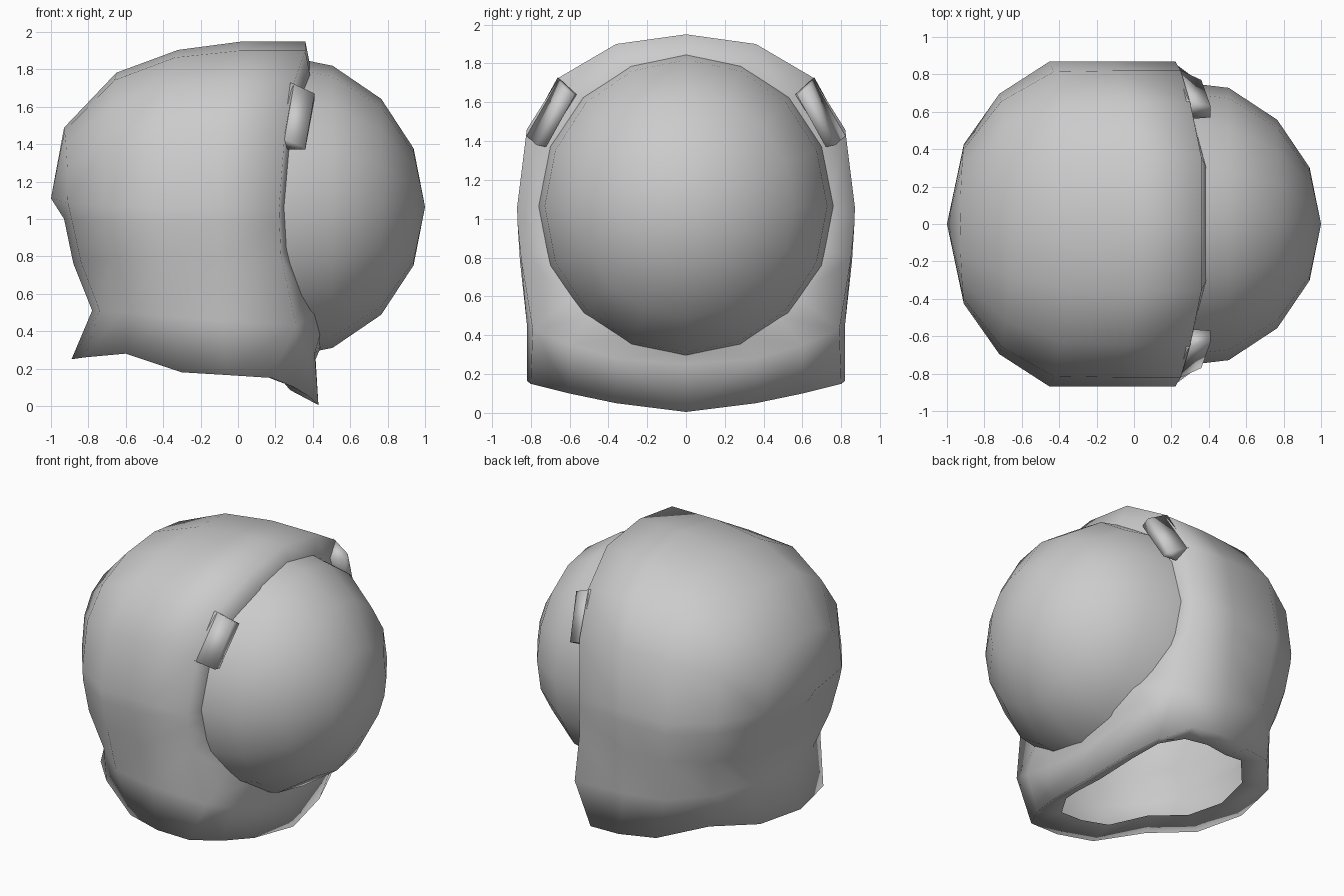
import bpy, bmesh, math
from mathutils import Vector, Matrix

if "Cube" in bpy.data.objects:
    bpy.data.objects.remove(bpy.data.objects["Cube"])


def finish(name, bm, mirror=False, angle=180):
    bmesh.ops.remove_doubles(bm, verts=bm.verts, dist=0.001)
    bmesh.ops.recalc_face_normals(bm, faces=bm.faces)
    me = bpy.data.meshes.new(name)
    bm.to_mesh(me)
    bm.free()
    ob = bpy.data.objects.new(name, me)
    bpy.context.collection.objects.link(ob)
    bpy.ops.object.select_all(action='DESELECT')
    ob.select_set(True)
    bpy.context.view_layer.objects.active = ob
    bpy.ops.object.shade_smooth_by_angle(angle=math.radians(angle))
    if mirror:
        m = ob.modifiers.new("mirror", 'MIRROR')
        m.use_axis = (False, True, False)
        m.merge_threshold = 0.002
    return ob


def loft(bm, rows):
    grid = [[bm.verts.new(p) for p in r] for r in rows]
    for a, b in zip(grid, grid[1:]):
        for i in range(len(a) - 1):
            bm.faces.new((a[i], a[i + 1], b[i + 1], b[i]))


# Helmet shell: upper dome rows swing from the top ridge to the equator
rim = [(.36, 0, 1.95), (.36, .36, 1.90), (.30, .65, 1.73), (.25, .82, 1.46), (.22, .87, 1.06)]
top_x = (.03, -.32, -.65, -.93, -1)
side_x = (-.1, -.45, -.72, -.91, -1)
top_s = (1, .945, .8, .45, 0)
side_s = (1, 1, .8, .49, 0)
rows = []
for j, (x, y, z) in enumerate(rim):
    t = math.sin(math.radians(22.5 * j)) ** 2
    row = [(x, y, z)]
    for tx, sx, ts, ss in zip(top_x, side_x, top_s, side_s):
        s = ts + (ss - ts) * t
        row.append((tx + (sx - tx) * t, y * s, 1.06 + (z - 1.06) * s + .05 * (1 - s)))
    rows.append(row)

# Lower rows run from the front rim round to the back and flare at the collar
rows += [
    [(.222, .868, .98), (-.1, .868, .98), (-.44, .868, .98), (-.71, .7, .99), (-.89, .43, 1.0), (-.93, 0, 1.0)],
    [(.23, .85, .8), (-.1, .855, .78), (-.42, .845, .78), (-.68, .68, .78), (-.84, .4, .77), (-.88, 0, .76)],
    [(.31, .79, .43), (-.1, .82, .46), (-.4, .78, .48), (-.62, .6, .5), (-.74, .35, .51), (-.78, 0, .51)],
    [(.18, .80, .15), (-.05, .82, .165), (-.3, .76, .18), (-.6, .6, .28), (-.82, .35, .26), (-.89, 0, .25)],
]
bm = bmesh.new()
loft(bm, rows)

# Chin below the visor
chin_top = [(.31, .79, .43), (.38, .6, .35), (.41, .36, .28), (.415, 0, .25)]
chin_low = [(.18, .80, .15), (.3, .6, .1), (.38, .36, .05), (.43, 0, .005)]
loft(bm, [chin_top, chin_low])

# Front lip turning in toward the visor
edge = [r[0] for r in rows[:7]] + chin_top
lip = []
for x, y, z in edge:
    d = Vector((0, y, z - 1.06)).normalized() * .74
    lip.append((x + .03, d.y, 1.06 + d.z))
loft(bm, [edge, lip])

# Collar lip turning in toward the neck hole
collar = chin_low[::-1] + rows[-1][1:]
hole = [(-.2 + (x + .2) * .76, y * .76, z + (.08 if x > .2 else .03)) for x, y, z in collar]
loft(bm, [collar, hole])
finish("helmet_shell", bm, mirror=True)

# Visor: front part of a ball with its pole facing forward
bm = bmesh.new()
bmesh.ops.create_uvsphere(bm, u_segments=16, v_segments=8, radius=.8,
                          matrix=Matrix.Translation((.2, 0, 1.065)) @ Matrix.Rotation(math.pi / 2, 4, 'Y'))
bmesh.ops.delete(bm, geom=[v for v in bm.verts if v.co.x < .19], context='VERTS')
for v in bm.verts:
    v.co.y *= .985
    v.co.z = 1.065 + (v.co.z - 1.065) * 1.02
    if v.co.x < .25:  # tuck the back rim under the shell
        v.co.y *= .97
finish("visor", bm)

# Side tabs gripping the visor
bm = bmesh.new()
outer = [(.28, .66, 1.73), (.41, .63, 1.67), (.36, .77, 1.38), (.24, .825, 1.43)]
inner = [(.28, .56, 1.64), (.41, .57, 1.64), (.36, .72, 1.37), (.24, .73, 1.37)]
loft(bm, [outer + outer[:1], inner + inner[:1]])
bmesh.ops.remove_doubles(bm, verts=bm.verts, dist=.001)
bmesh.ops.holes_fill(bm, edges=bm.edges, sides=4)
finish("visor_tab", bm, mirror=True)
